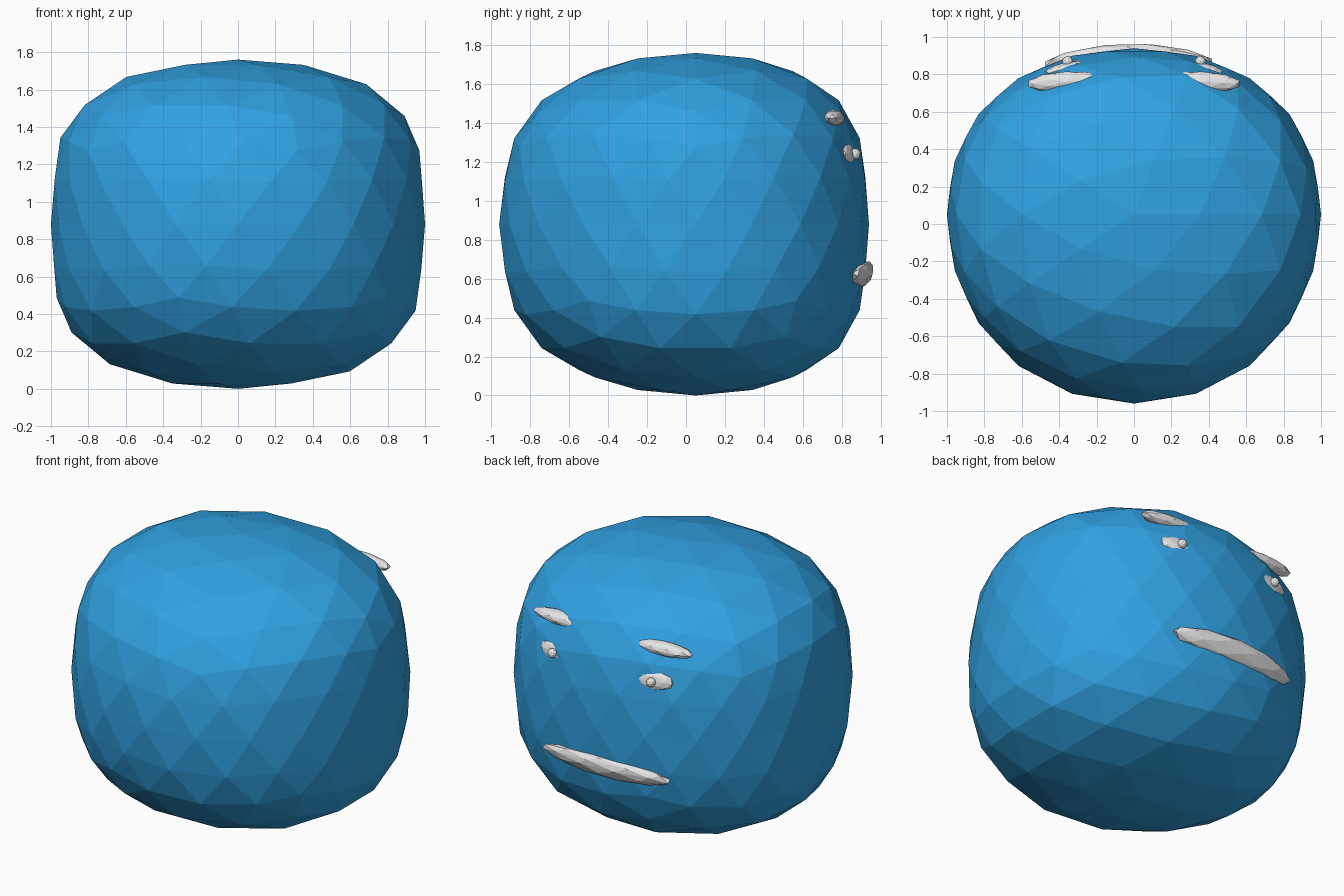
import bpy
import math
from mathutils import Matrix, Vector

if "Cube" in bpy.data.objects:
    bpy.data.objects.remove(bpy.data.objects["Cube"])


def material(name, rgb):
    mat = bpy.data.materials.new(name)
    mat.diffuse_color = (*rgb, 1.0)
    mat.use_nodes = True
    mat.node_tree.nodes["Principled BSDF"].inputs["Base Color"].default_value = mat.diffuse_color
    return mat


BLUE = material("blue", (0.03, 0.36, 0.76))
PALE = material("pale_grey", (0.8, 0.8, 0.8))


def faceted_ball(name, mat, subdivisions, shape):
    """Flat-shaded unit icosphere whose points are moved by shape()."""
    bpy.ops.mesh.primitive_ico_sphere_add(subdivisions=subdivisions, radius=1)
    obj = bpy.context.object
    obj.name = name
    obj.data.materials.append(mat)
    for v in obj.data.vertices:
        v.co = shape(v.co.copy())
    return obj


def body_shape(p):
    # boxier towards top and bottom, slightly fuller at the front
    widen = 1 + 0.42 * p.z ** 2
    x = p.x * widen * (1 + 0.08 * p.y ** 2)
    y = p.y * (1 + 0.32 * p.z ** 2)
    x = max(-1.0, min(1.0, x))
    return Vector((x, -0.01 + 0.95 * y + 0.06 * (1 - p.y ** 2),
                   0.88 + 0.88 * p.z))


def pebble(centre, size, yaw=0.0, pitch=0.0, bend=0.0):
    """Shape function for a squashed, turned and bent ball."""
    turn = Matrix.Rotation(yaw, 3, 'Z') @ Matrix.Rotation(pitch, 3, 'X')

    def shape(p):
        q = turn @ Vector((p.x * size[0], p.y * size[1], p.z * size[2]))
        q.y -= bend * p.x ** 2
        return q + Vector(centre)
    return shape


# Body
faceted_ball("body", BLUE, 3, body_shape)

# Eyebrows, eyes and pupils on the back face
for side, sx in (("left", -1), ("right", 1)):
    faceted_ball(side + "_eyebrow", PALE, 2,
                 pebble((0.365 * sx, 0.76, 1.425), (0.21, 0.055, 0.043),
                        math.radians(-3 * sx)))
    faceted_ball(side + "_eye", PALE, 2,
                 pebble((0.345 * sx, 0.833, 1.24), (0.135, 0.033, 0.062),
                        math.radians(-10 * sx), math.radians(12)))
    faceted_ball(side + "_pupil", PALE, 2,
                 pebble((0.355 * sx, 0.868, 1.24), (0.03, 0.03, 0.03)))

# Mouth, bent around the body
faceted_ball("mouth", PALE, 2,
             pebble((-0.03, 0.907, 0.62), (0.47, 0.05, 0.078),
                    math.radians(1), math.radians(-30), 0.05))
